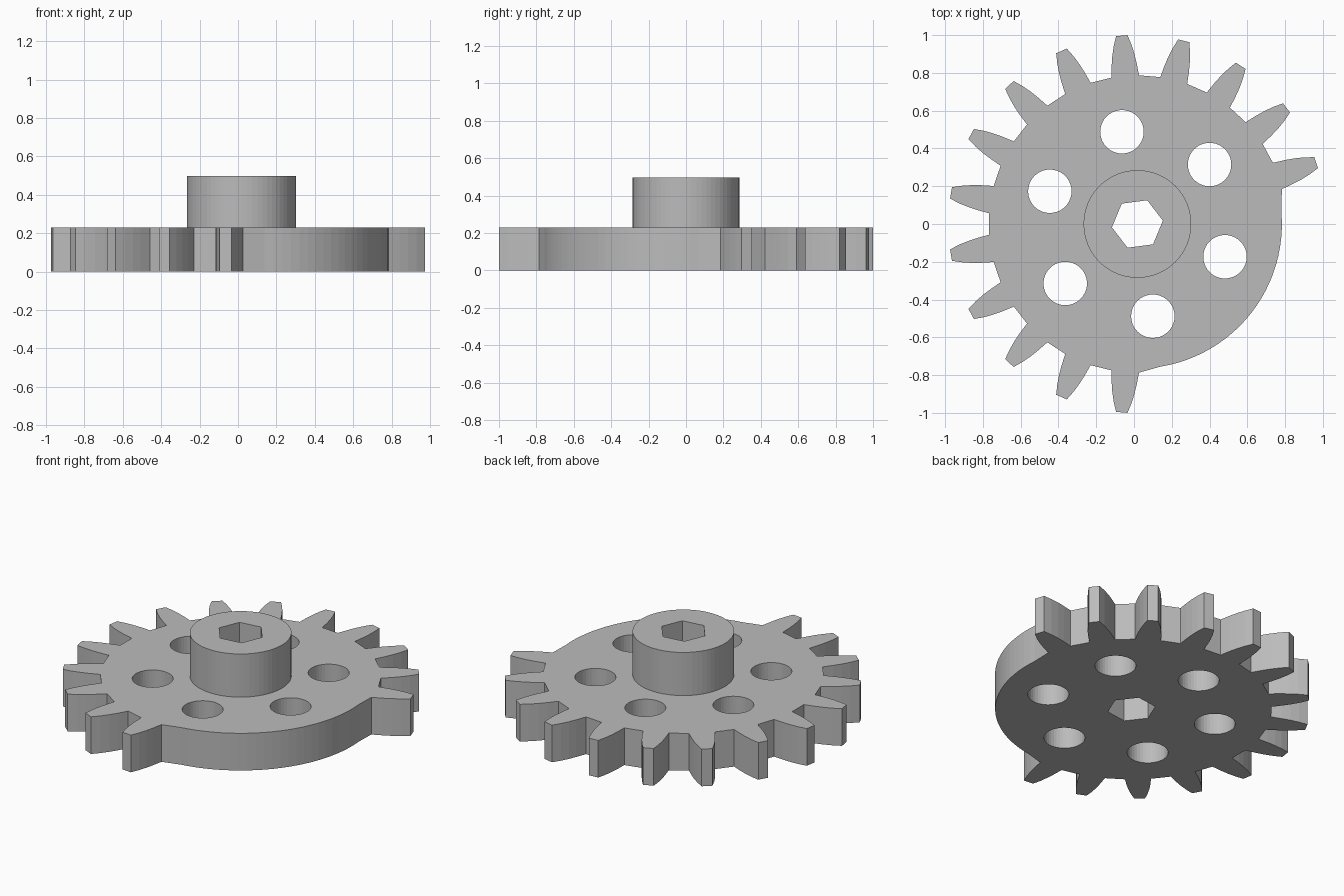
import bpy, bmesh
from math import cos, sin, radians

cube = bpy.data.objects.get("Cube")
if cube:
    bpy.data.objects.remove(cube, do_unlink=True)

CENTER_X = 0.018
PLATE_TOP, HUB_TOP = 0.23, 0.497
PITCH = 360 / 19
TEETH = 14

grey = bpy.data.materials.new("grey")
grey.use_nodes = True
colour = (0.5, 0.5, 0.5, 1)
grey.diffuse_color = colour
grey.node_tree.nodes["Principled BSDF"].inputs["Base Color"].default_value = colour


def polar(radius, degrees, cx=0, cy=0):
    a = radians(degrees)
    return (cx + radius * cos(a), cy + radius * sin(a))


def ring(radius, sides, start=0, cx=0, cy=0):
    return [polar(radius, start + 360 * i / sides, cx, cy) for i in range(sides)]


def extrude_outline(name, loops, z0, z1, open_bottom=False):
    """Fill the first loop, with the others as holes, and extrude it."""
    curve = bpy.data.curves.new(name + "_outline", 'CURVE')
    curve.dimensions = '2D'
    curve.fill_mode = 'BOTH'
    curve.extrude = (z1 - z0) / 2
    for loop in loops:
        spline = curve.splines.new('POLY')
        spline.points.add(len(loop) - 1)
        for point, (x, y) in zip(spline.points, loop):
            point.co = (x, y, 0, 1)
        spline.use_cyclic_u = True
    helper = bpy.data.objects.new(name + "_outline", curve)
    bpy.context.collection.objects.link(helper)
    bpy.context.view_layer.update()
    evaluated = helper.evaluated_get(bpy.context.evaluated_depsgraph_get())
    mesh = bpy.data.meshes.new_from_object(evaluated)
    bpy.data.objects.remove(helper, do_unlink=True)
    bpy.data.curves.remove(curve)

    bm = bmesh.new()
    bm.from_mesh(mesh)
    bmesh.ops.translate(bm, verts=bm.verts, vec=(0, 0, (z0 + z1) / 2))
    bmesh.ops.remove_doubles(bm, verts=bm.verts, dist=0.0001)
    bmesh.ops.recalc_face_normals(bm, faces=bm.faces)
    if open_bottom:
        under = [f for f in bm.faces if all(v.co.z < z0 + 0.001 for v in f.verts)]
        bmesh.ops.delete(bm, geom=under, context='FACES')
    for face in bm.faces:
        face.smooth = False
        face.material_index = 0
    bm.to_mesh(mesh)
    bm.free()
    mesh.materials.clear()
    mesh.materials.append(grey)
    mesh.name = name
    obj = bpy.data.objects.new(name, mesh)
    obj.location.x = CENTER_X
    bpy.context.collection.objects.link(obj)
    return obj


# Tooth flank as (radius, half angle) from root to tip
flank = [(0.787, 5.35), (0.85, 4.5), (0.9, 3.75), (0.95, 2.85), (1.001, 1.75)]
outline = []
for i in range(TEETH):
    middle = PITCH * (i + 1)
    outline += [polar(r, middle - a) for r, a in flank]
    outline += [polar(r, middle + a) for r, a in reversed(flank)]

# Plain rim where the teeth are left out
start, end, steps = 279, 365, 24
outline += [polar(0.765, start + (end - start) * i / steps) for i in range(steps + 1)]

# Hexagonal shaft bore and the six round holes
bore = ring(0.136, 6, 7.5)
holes = [ring(0.115, 40, 0, *polar(0.495, 39.5 + 60 * i)) for i in range(6)]

extrude_outline("gear_plate", [outline, bore] + holes, 0, PLATE_TOP)
extrude_outline("hub", [ring(0.285, 64), bore], PLATE_TOP, HUB_TOP, open_bottom=True)
